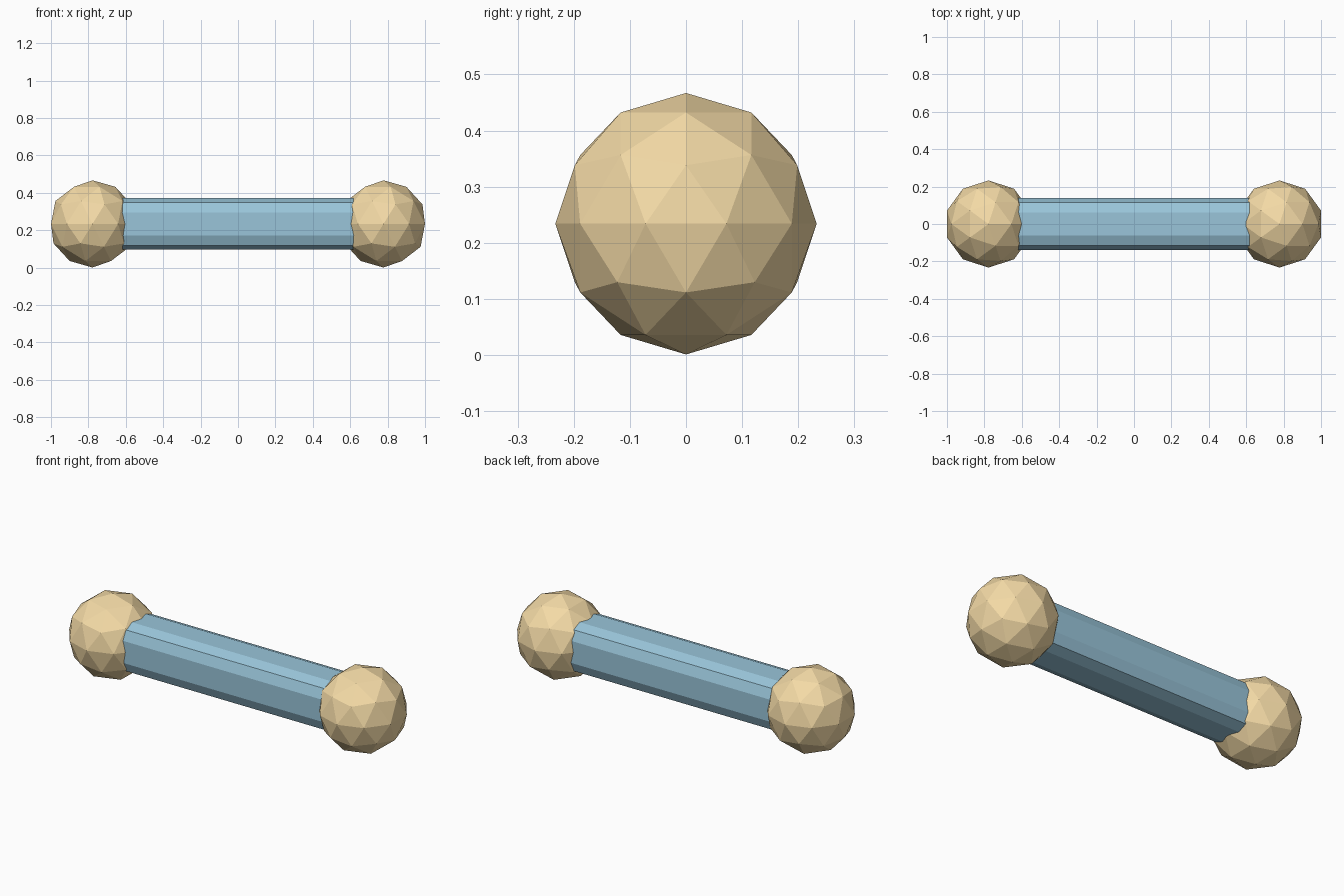
import bpy

if "Cube" in bpy.data.objects:
    bpy.data.objects.remove(bpy.data.objects["Cube"])

R = 0.233          # ball radius
BALL_X = 0.778     # ball centre distance from the middle
Z = 0.234          # centre height
BAR = 0.138        # half thickness of the bar


def material(name, color):
    m = bpy.data.materials.new(name)
    m.diffuse_color = color
    m.use_nodes = True
    m.node_tree.nodes["Principled BSDF"].inputs["Base Color"].default_value = m.diffuse_color
    return m


gold = material("gold", (0.90, 0.70, 0.38, 1))
blue = material("blue", (0.32, 0.56, 0.70, 1))


# Faceted end balls
def ball(name, x):
    bpy.ops.mesh.primitive_ico_sphere_add(subdivisions=2, radius=R, location=(x, 0, Z))
    ob = bpy.context.object
    ob.name = name
    ob.data.materials.append(gold)


for side, sign in (("left", -1), ("right", 1)):
    ball(side + "_end_ball", sign * BALL_X)

# Square bar with two-step bevelled edges, its ends buried in the balls
bpy.ops.mesh.primitive_cube_add(size=2, location=(0, 0, Z))
bar = bpy.context.object
bar.name = "handle_bar"
bar.scale = (0.72, BAR, BAR)
bpy.ops.object.transform_apply(location=False, rotation=False, scale=True)
bar.data.materials.append(blue)
bevel = bar.modifiers.new("bevel", 'BEVEL')
bevel.width = 0.076
bevel.segments = 2
